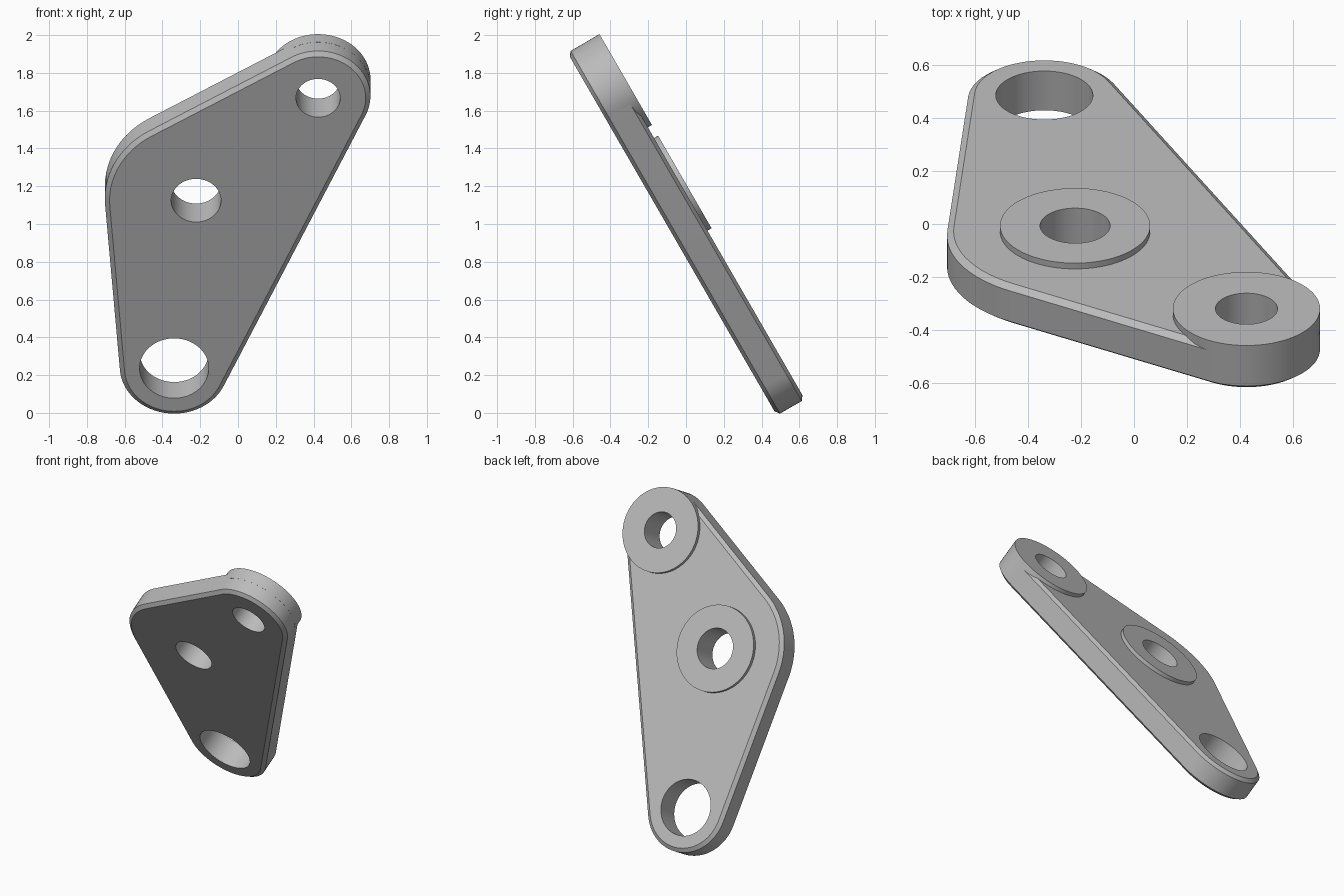
import bpy, bmesh, math
from mathutils import Vector
from mathutils.geometry import convex_hull_2d

if "Cube" in bpy.data.objects:
    bpy.data.objects.remove(bpy.data.objects["Cube"])

SEG = 72
TILT = math.radians(120)          # plate leans; local z points out of its underside
FRONT, BACK, BOSS_TOP = 0.41, 0.581, 0.606
CHAMFER, CHAMFER_DEPTH = 0.025, 0.019

# each lobe: centre along the plate, outer radius, hole radius
LOWER = (Vector((-0.338, 0.036)), 0.288, 0.183)
MIDDLE = (Vector((-0.222, 1.062)), 0.483, 0.132)
UPPER = (Vector((0.424, 1.688)), 0.277, 0.117)
LOBES = (LOWER, MIDDLE, UPPER)

steel = bpy.data.materials.new("grey_metal")
steel.use_nodes = True
steel.diffuse_color = (0.5, 0.5, 0.5, 1)
steel.node_tree.nodes["Principled BSDF"].inputs["Base Color"].default_value = (0.5, 0.5, 0.5, 1)


def circle(centre, radius):
    return [centre + radius * Vector((math.cos(a), math.sin(a)))
            for a in (2 * math.pi * i / SEG for i in range(SEG))]


def loft(name, layers):
    """Closed solid through (outline, height) layers with equal point counts."""
    bm = bmesh.new()
    rings = [[bm.verts.new((p.x, p.y, -h)) for p in outline] for outline, h in layers]
    for low, high in zip(rings, rings[1:]):
        for i in range(len(low)):
            j = (i + 1) % len(low)
            bm.faces.new((low[i], low[j], high[j], high[i]))
    bm.faces.new(rings[0])
    bm.faces.new(rings[-1])
    bmesh.ops.recalc_face_normals(bm, faces=bm.faces)
    mesh = bpy.data.meshes.new(name)
    bm.to_mesh(mesh)
    bm.free()
    mesh.materials.append(steel)
    obj = bpy.data.objects.new(name, mesh)
    obj.rotation_euler.x = TILT
    bpy.context.collection.objects.link(obj)
    return obj


def cylinder(name, centre, radius, low, high):
    ring = circle(centre, radius)
    return loft(name, [(ring, low), (ring, high)])


def drill(obj, lobe):
    """Cut the lobe's hole through an object."""
    cutter = cylinder("hole_cutter", lobe[0], lobe[2], 0.2, 0.8)
    cutter.hide_render = True
    mod = obj.modifiers.new("hole", 'BOOLEAN')
    mod.operation, mod.solver, mod.object = 'DIFFERENCE', 'EXACT', cutter
    bpy.context.view_layer.objects.active = obj
    bpy.ops.object.modifier_apply(modifier=mod.name)
    bpy.data.objects.remove(cutter)


# plate outline: a taut band around the three lobes
full = [p for c, r, _ in LOBES for p in circle(c, r)]
small = [p for c, r, _ in LOBES for p in circle(c, r - CHAMFER)]
order = convex_hull_2d(full)
outer = [full[i] for i in order]
inner = [small[i] for i in order]

plate = loft("plate", [(inner, FRONT), (outer, FRONT + CHAMFER_DEPTH),
                       (outer, BACK - CHAMFER_DEPTH), (inner, BACK)])
for lobe in LOBES:
    drill(plate, lobe)

# raised round bosses on the back face
middle_boss = cylinder("middle_boss", MIDDLE[0], 0.283, BACK - 0.03, BOSS_TOP)
drill(middle_boss, MIDDLE)
upper_boss = cylinder("upper_boss", UPPER[0], 0.2775, BACK - 0.06, BOSS_TOP)
drill(upper_boss, UPPER)

# smooth round walls, sharp edges
for obj in (plate, middle_boss, upper_boss):
    bpy.ops.object.select_all(action='DESELECT')
    obj.select_set(True)
    bpy.context.view_layer.objects.active = obj
    bpy.ops.object.shade_smooth_by_angle(angle=math.radians(25))
